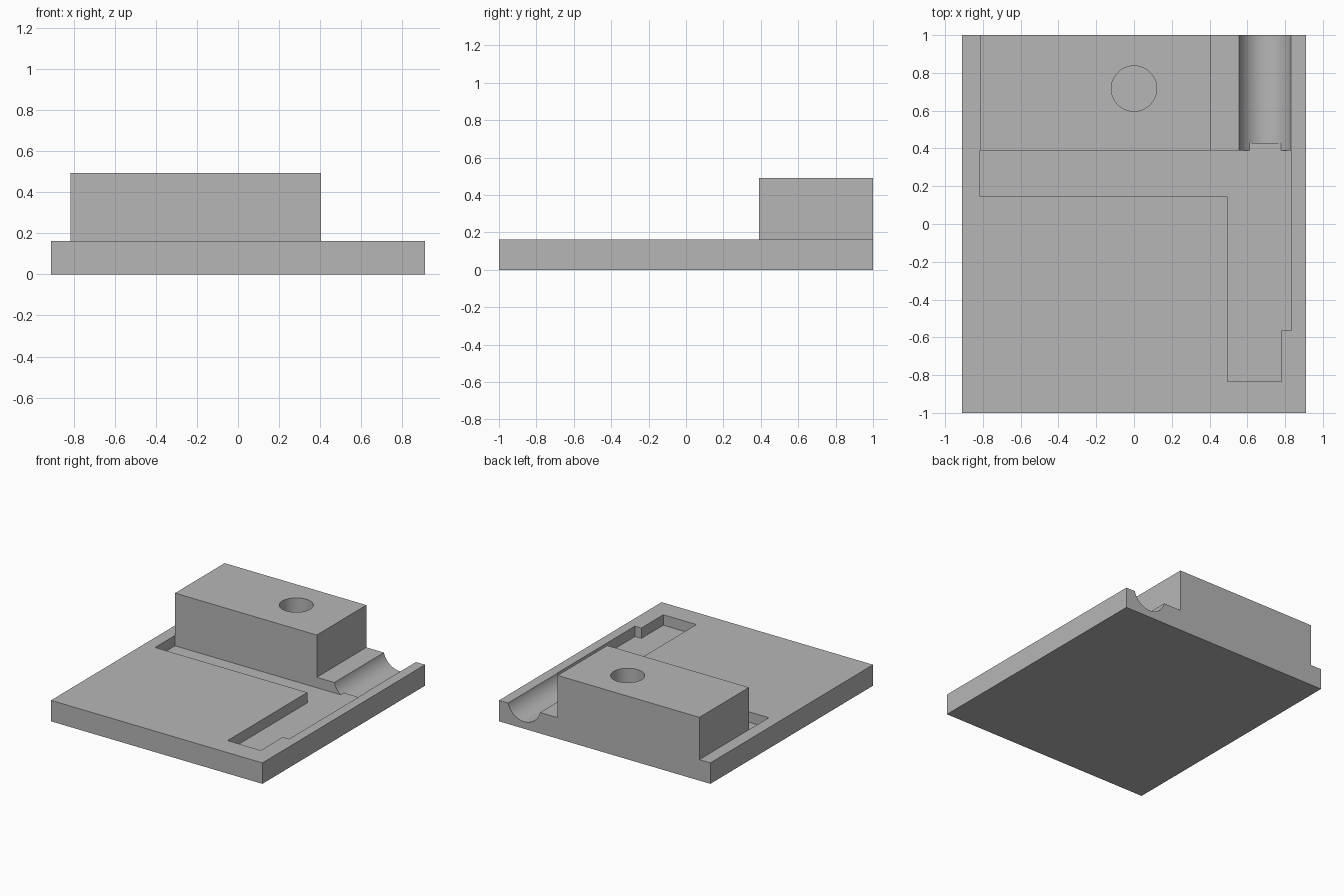
import bpy, bmesh
from math import sin, cos, pi, asin, radians
from mathutils import Vector

cube = bpy.data.objects.get("Cube")
if cube:
    bpy.data.objects.remove(cube, do_unlink=True)

grey = bpy.data.materials.new("plain grey")
grey.use_nodes = True
grey.diffuse_color = (0.47, 0.47, 0.47, 1)
grey.node_tree.nodes["Principled BSDF"].inputs["Base Color"].default_value = (0.47, 0.47, 0.47, 1)

BASE_TOP = 0.163
BLOCK_TOP = 0.492
POCKET_FLOOR = 0.082
BLOCK_FRONT = 0.39


def prism(name, outline, direction):
    """Extrude a closed outline of 3D points along a direction."""
    bm = bmesh.new()
    face = bm.faces.new([bm.verts.new(p) for p in outline])
    moved = bmesh.ops.extrude_face_region(bm, geom=[face])["geom"]
    bmesh.ops.translate(bm, vec=Vector(direction),
                        verts=[v for v in moved if isinstance(v, bmesh.types.BMVert)])
    bmesh.ops.recalc_face_normals(bm, faces=bm.faces)
    mesh = bpy.data.meshes.new(name)
    bm.to_mesh(mesh)
    bm.free()
    mesh.materials.append(grey)
    obj = bpy.data.objects.new(name, mesh)
    bpy.context.collection.objects.link(obj)
    return obj


def upright(name, outline, bottom, top):
    return prism(name, [(x, y, bottom) for x, y in outline], (0, 0, top - bottom))


def rectangle(x0, x1, y0, y1):
    return [(x0, y0), (x1, y0), (x1, y1), (x0, y1)]


def activate(obj):
    bpy.ops.object.select_all(action='DESELECT')
    obj.select_set(True)
    bpy.context.view_layer.objects.active = obj


def cut(target, cutter):
    mod = target.modifiers.new("cut", 'BOOLEAN')
    mod.operation = 'DIFFERENCE'
    mod.solver = 'EXACT'
    mod.object = cutter
    activate(target)
    bpy.ops.object.modifier_apply(modifier=mod.name)
    bpy.data.objects.remove(cutter, do_unlink=True)


def groove(name, y0, y1, lowest):
    """Round channel cutter, optionally levelled off at a lowest height."""
    cx, cz, r = 0.694, 0.197, 0.142
    low = max(lowest, cz - r)
    start = asin((cz - low) / r)
    # arc from the right wall to the left wall, below the axis
    steps = 32
    if lowest > cz - r:
        angles = [start * i / 10 for i in range(11)]
        angles += [pi - a for a in reversed(angles)]
    else:
        angles = [pi * i / steps for i in range(steps + 1)]
    points = [(cx + r * cos(a), y0, cz - r * sin(a)) for a in angles]
    points += [(cx - r, y0, cz + 0.1), (cx + r, y0, cz + 0.1)]
    return prism(name, points, (0, y1 - y0, 0))


# Base plate with stepped pocket
base = upright("base_plate", rectangle(-0.91, 0.91, -1, 1), 0, BASE_TOP)
pocket = [(-0.815, BLOCK_FRONT), (-0.815, 0.145), (0.495, 0.145), (0.495, -0.835),
          (0.78, -0.835), (0.78, -0.565), (0.835, -0.565), (0.835, BLOCK_FRONT)]
cut(base, upright("pocket_cutter", pocket, POCKET_FLOOR, 0.3))

# Round channel running from the pocket to the back edge
cut(base, groove("channel_cutter", 0.43, 1.1, 0))
cut(base, groove("channel_mouth_cutter", 0.35, 0.44, POCKET_FLOOR))

# Raised block with a round hole
block = upright("raised_block", rectangle(-0.815, 0.405, BLOCK_FRONT, 1), BASE_TOP, BLOCK_TOP)
circle = [(0.12 * cos(2 * pi * i / 64), 0.717 + 0.12 * sin(2 * pi * i / 64)) for i in range(64)]
cut(block, upright("hole_cutter", circle, 0.1, 0.6))

for part in (base, block):
    activate(part)
    bpy.ops.object.shade_smooth_by_angle(angle=radians(25))
